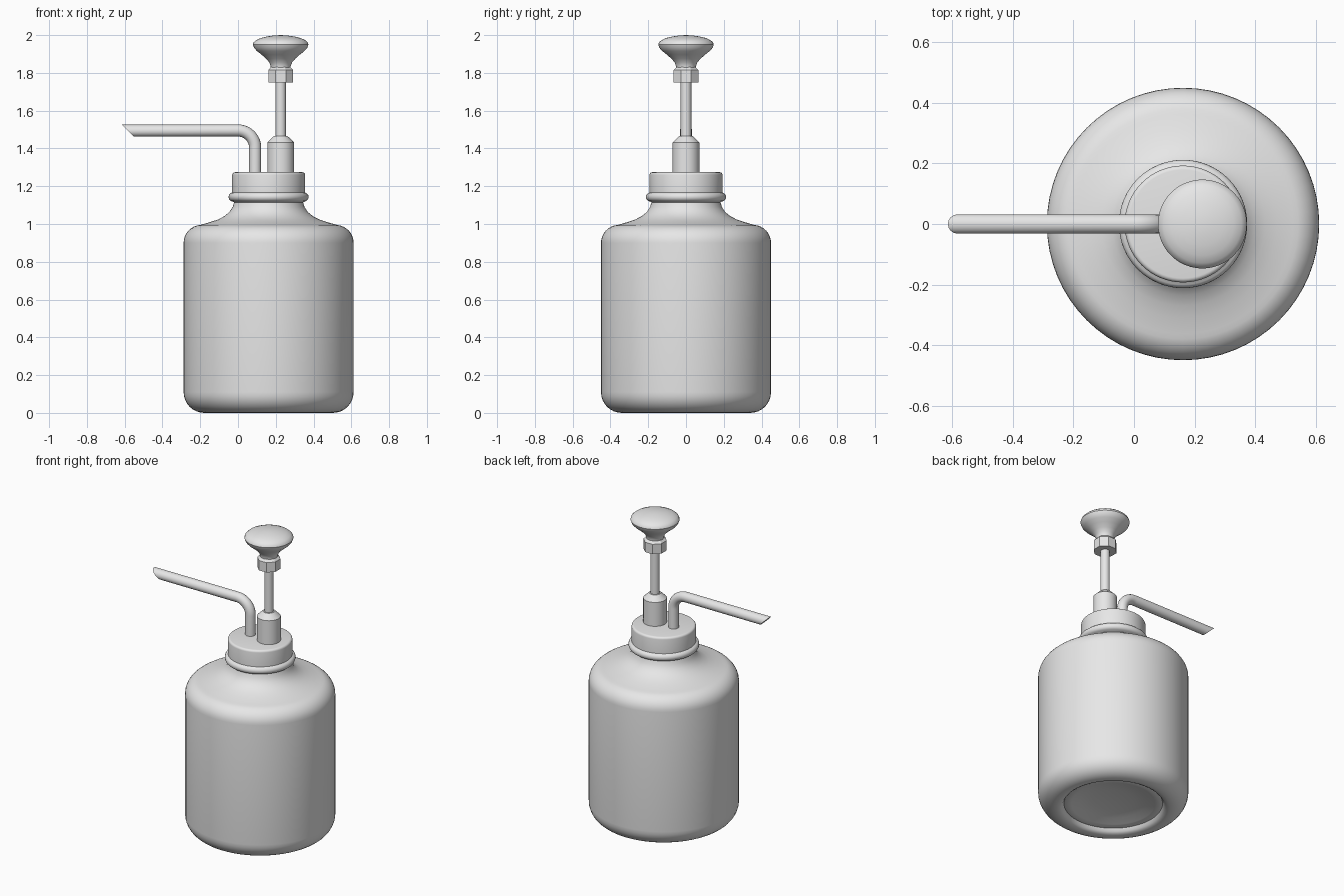
import bpy
import bmesh
from math import cos, sin, pi, radians
from mathutils import Vector

cube = bpy.data.objects.get("Cube")
if cube:
    bpy.data.objects.remove(cube)

grey = bpy.data.materials.new("plain_grey")
grey.use_nodes = True
grey.diffuse_color = (0.8, 0.8, 0.8, 1)
grey.node_tree.nodes["Principled BSDF"].inputs["Base Color"].default_value = (0.8, 0.8, 0.8, 1)

BOTTLE_X = 0.162
PUMP_X = 0.226


def arc(cx, cz, radius, start, end, steps=8):
    """Points on a circular arc, angles in degrees."""
    angles = [radians(start + (end - start) * i / steps) for i in range(steps + 1)]
    return [(cx + radius * cos(a), cz + radius * sin(a)) for a in angles]


def finish(obj, angle=35):
    bpy.ops.object.select_all(action="DESELECT")
    obj.select_set(True)
    bpy.context.view_layer.objects.active = obj
    bpy.ops.object.shade_smooth_by_angle(angle=radians(angle))


def lathe(name, profile, x, sides=64, turn=0, angle=35):
    """Spin an (r, z) profile, running from axis to axis, around z."""
    bm = bmesh.new()
    ca, sa = cos(turn), sin(turn)
    verts = [bm.verts.new((r * ca, r * sa, z)) for r, z in profile]
    edges = [bm.edges.new(pair) for pair in zip(verts, verts[1:])]
    bmesh.ops.spin(bm, geom=verts + edges, cent=(0, 0, 0), axis=(0, 0, 1),
                   angle=2 * pi, steps=sides)
    bmesh.ops.remove_doubles(bm, verts=bm.verts, dist=0.0002)
    bmesh.ops.recalc_face_normals(bm, faces=bm.faces)
    mesh = bpy.data.meshes.new(name)
    bm.to_mesh(mesh)
    bm.free()
    mesh.materials.append(grey)
    obj = bpy.data.objects.new(name, mesh)
    obj.location.x = x
    bpy.context.collection.objects.link(obj)
    finish(obj, angle)
    return obj


# Bottle: recessed base, rounded corners, ogee shoulder, neck with a bead
base = [(0, 0.06), (0.12, 0.055), (0.2, 0.045), (0.25, 0.03), (0.275, 0.025)]
base += [(0.295, 0.03), (0.305, 0.012), (0.32, 0.003)]
shoulder = [(0.31, 1.01), (0.27, 1.023), (0.235, 1.041), (0.208, 1.063), (0.19, 1.09), (0.183, 1.115)]
lathe("bottle", base + arc(0.34, 0.11, 0.11, -90, 0) + arc(0.355, 0.9, 0.095, 0, 85)
      + shoulder + arc(0.188, 1.143, 0.024, -80, 80) + [(0.18, 1.18), (0, 1.18)], BOTTLE_X)

# Screw cap
lathe("cap", [(0, 1.167), (0.193, 1.167)] + arc(0.179, 1.26, 0.014, 0, 90, 4)
      + [(0, 1.274)], BOTTLE_X)

# Pump barrel with stepped collar, and plunger rod
lathe("pump_barrel", [(0, 1.26), (0.071, 1.26), (0.071, 1.432), (0.064, 1.438),
                      (0.042, 1.46), (0.036, 1.465), (0, 1.465)], PUMP_X, 32, angle=30)
lathe("plunger_rod", [(0, 1.44), (0.028, 1.44), (0.028, 1.77), (0, 1.77)], PUMP_X, 24)

# Faceted nut under the knob
lathe("knob_nut", [(0, 1.75), (0.071, 1.75), (0.071, 1.815), (0.055, 1.83), (0, 1.83)],
      PUMP_X, 8, pi / 8, 20)

# Flared push knob with a domed top
flare = [(0, 1.81), (0.052, 1.81), (0.053, 1.835), (0.06, 1.855), (0.077, 1.875), (0.102, 1.897),
         (0.126, 1.916), (0.141, 1.933), (0.147, 1.95)]
dome = [(0.143, 1.962), (0.129, 1.974), (0.104, 1.985), (0.07, 1.993), (0.035, 1.998), (0, 2)]
lathe("push_knob", flare + dome, PUMP_X, 48)

# Bent spout swept along a path, with its tip cut at a slant
path = [(0.091, 1.25)] + arc(0, 1.404, 0.091, 0, 90, 10) + [(-0.7, 1.495)]
curve = bpy.data.curves.new("spout", "CURVE")
curve.dimensions = "3D"
curve.bevel_depth = 0.032
curve.bevel_resolution = 6
curve.use_fill_caps = True
spline = curve.splines.new("POLY")
spline.points.add(len(path) - 1)
for point, (x, z) in zip(spline.points, path):
    point.co = (x, 0, z, 1)
spout = bpy.data.objects.new("spout", curve)
bpy.context.collection.objects.link(spout)
bpy.ops.object.select_all(action="DESELECT")
spout.select_set(True)
bpy.context.view_layer.objects.active = spout
bpy.ops.object.convert(target="MESH")
spout = bpy.context.view_layer.objects.active
bm = bmesh.new()
bm.from_mesh(spout.data)
bmesh.ops.remove_doubles(bm, verts=bm.verts, dist=0.0002)
cut = bmesh.ops.bisect_plane(bm, geom=bm.verts[:] + bm.edges[:] + bm.faces[:],
                             plane_co=Vector((-0.615, 0, 1.527)),
                             plane_no=Vector((-1, 0, -1)), clear_outer=True)
bmesh.ops.holes_fill(bm, edges=[e for e in bm.edges if e.is_boundary], sides=0)
bmesh.ops.recalc_face_normals(bm, faces=bm.faces)
bm.to_mesh(spout.data)
bm.free()
spout.data.materials.clear()
spout.data.materials.append(grey)
finish(spout)
